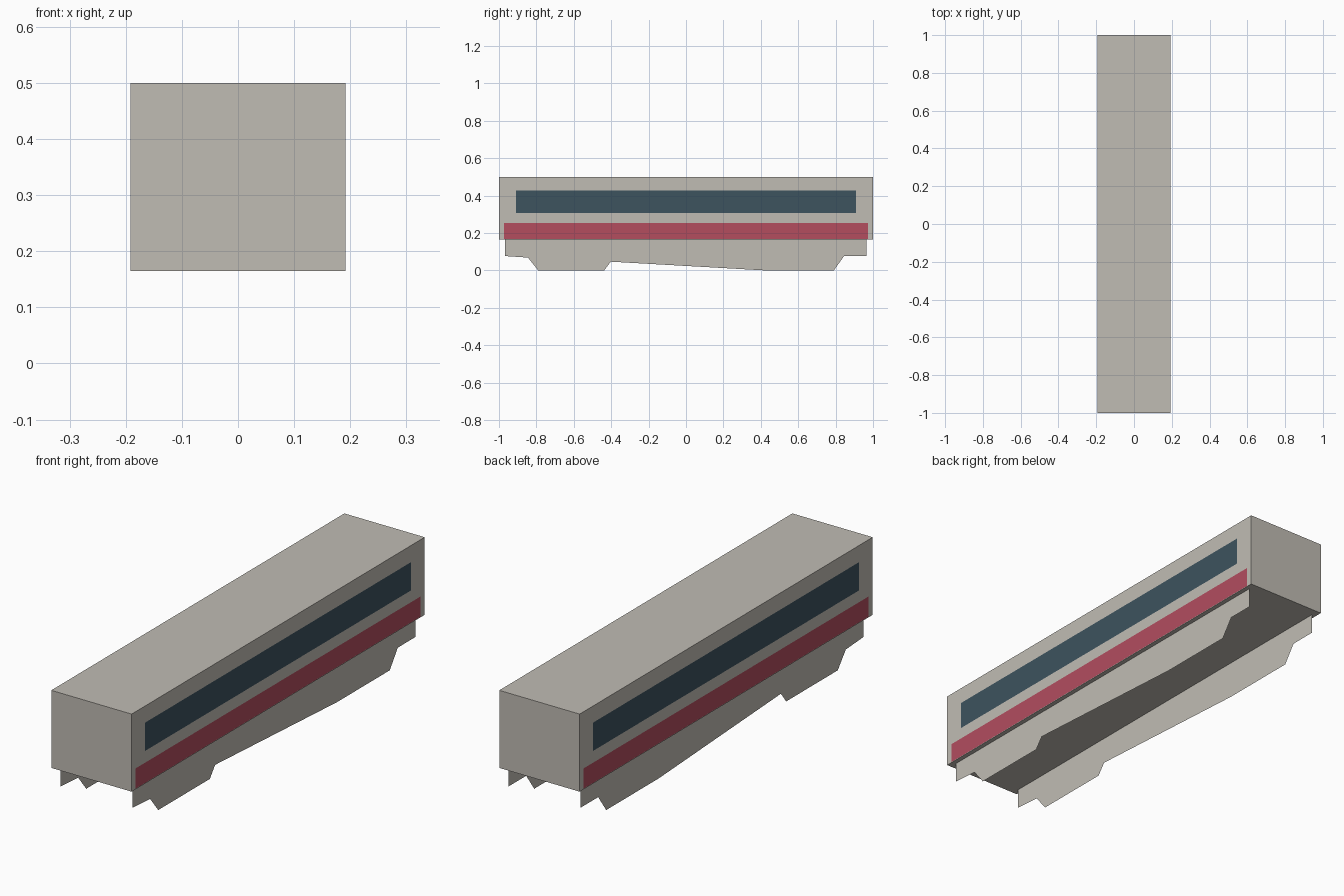
import bpy, bmesh

if "Cube" in bpy.data.objects:
    bpy.data.objects.remove(bpy.data.objects["Cube"])

HALF_W, HALF_L = 0.192, 1.0
FLOOR, ROOF = 0.165, 0.5
SKIRT_X = 0.172


def srgb(*rgb):
    return [((c / 255 + 0.055) / 1.055) ** 2.4 for c in rgb] + [1.0]


def material(name, colour):
    mat = bpy.data.materials.new(name)
    mat.diffuse_color = colour
    mat.use_nodes = True
    mat.node_tree.nodes["Principled BSDF"].inputs["Base Color"].default_value = mat.diffuse_color
    return mat


grey = material("warm_grey", srgb(192, 188, 180))
glass = material("dark_blue_glass", srgb(61, 83, 94))
red = material("red_stripe", srgb(179, 77, 95))


def add_object(name, bm, mats):
    mesh = bpy.data.meshes.new(name)
    bm.to_mesh(mesh)
    bm.free()
    for mat in mats:
        mesh.materials.append(mat)
    obj = bpy.data.objects.new(name, mesh)
    bpy.context.collection.objects.link(obj)
    return obj


# Carriage body: a box whose long sides are cut into window and stripe panels
WINDOW = (0.908, 0.306, 0.428)   # half length, bottom, top
STRIPE = (0.972, 0.168, 0.255)

bm = bmesh.new()
bmesh.ops.create_cube(bm, size=1)
for v in bm.verts:
    v.co.x *= 2 * HALF_W
    v.co.y *= 2 * HALF_L
    v.co.z = FLOOR if v.co.z < 0 else ROOF
for half, low, high in (WINDOW, STRIPE):
    for co, no in (((0, half, 0), (0, 1, 0)), ((0, -half, 0), (0, 1, 0)),
                   ((0, 0, low), (0, 0, 1)), ((0, 0, high), (0, 0, 1))):
        sides = [f for f in bm.faces if abs(f.normal.x) > 0.9]
        geom = sides + list({e for f in sides for e in f.edges}) \
            + list({v for f in sides for v in f.verts})
        bmesh.ops.bisect_plane(bm, geom=geom, dist=1e-5, plane_co=co, plane_no=no)
bm.normal_update()
for f in bm.faces:
    if abs(f.normal.x) > 0.9:
        c = f.calc_center_median()
        for index, (half, low, high) in enumerate((WINDOW, STRIPE), 1):
            if abs(c.y) < half and low < c.z < high:
                f.material_index = index
add_object("carriage_body", bm, (grey, glass, red))

# Underframe skirts: one thin sheet below each side
PROFILE = [(-0.967, FLOOR), (-0.967, 0.077), (-0.845, 0.069), (-0.79, 0),
           (-0.438, 0), (-0.402, 0.047), (0.43, 0), (0.79, 0),
           (0.845, 0.077), (0.965, 0.077), (0.965, FLOOR)]
for name, side in (("right_skirt", 1), ("left_skirt", -1)):
    bm = bmesh.new()
    points = PROFILE if side > 0 else PROFILE[::-1]
    bm.faces.new([bm.verts.new((side * SKIRT_X, y, z)) for y, z in points])
    add_object(name, bm, (grey,))
